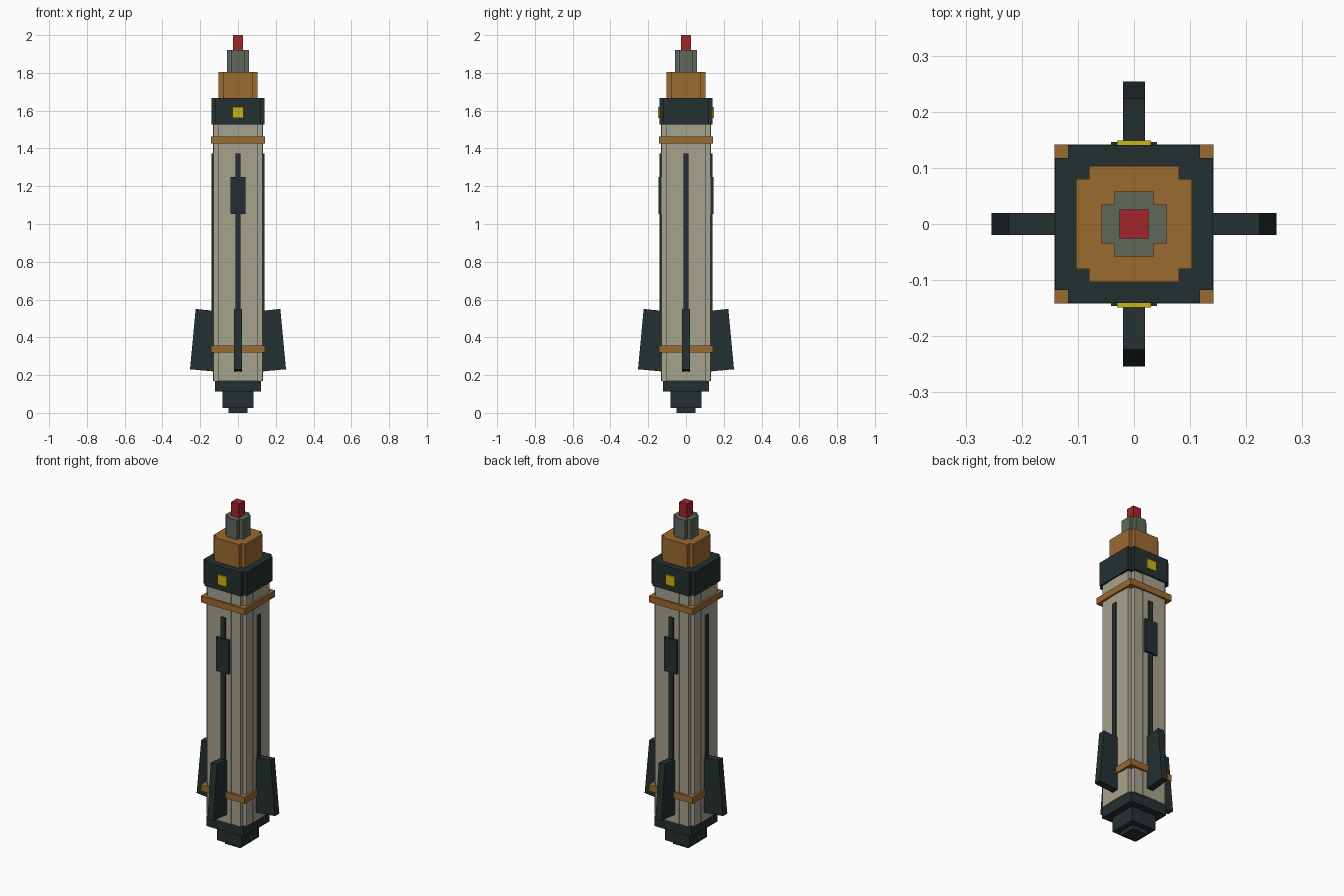
import bpy
import bmesh
import math
from mathutils import Matrix, Vector

cube = bpy.data.objects.get("Cube")
if cube:
    bpy.data.objects.remove(cube, do_unlink=True)


def material(name, rgb):
    m = bpy.data.materials.new(name)
    m.use_nodes = True
    m.diffuse_color = (*rgb, 1)
    m.node_tree.nodes["Principled BSDF"].inputs["Base Color"].default_value = (*rgb, 1)
    return m


CREAM = material("cream hull", (0.39, 0.36, 0.27))
DARK = material("dark slate", (0.018, 0.030, 0.031))
ORANGE = material("burnt orange", (0.33, 0.145, 0.030))
GREY = material("grey metal", (0.115, 0.135, 0.105))
RED = material("red tip", (0.36, 0.018, 0.023))
YELLOW = material("yellow window", (0.60, 0.46, 0.008))


def finish(name, bm, mat):
    bmesh.ops.recalc_face_normals(bm, faces=bm.faces)
    mesh = bpy.data.meshes.new(name)
    bm.to_mesh(mesh)
    bm.free()
    mesh.materials.append(mat)
    ob = bpy.data.objects.new(name, mesh)
    bpy.context.collection.objects.link(ob)
    return ob


def prism(name, outline, z0, z1, mat):
    """Extrude a closed xy outline from z0 to z1."""
    bm = bmesh.new()
    face = bm.faces.new([bm.verts.new((x, y, z0)) for x, y in outline])
    ext = bmesh.ops.extrude_face_region(bm, geom=[face])
    verts = [v for v in ext["geom"] if isinstance(v, bmesh.types.BMVert)]
    bmesh.ops.translate(bm, verts=verts, vec=(0, 0, z1 - z0))
    return finish(name, bm, mat)


def square(h):
    return [(h, h), (-h, h), (-h, -h), (h, -h)]


def stepped(*corner):
    """Four-fold outline from the corner steps of the +x+y quadrant."""
    pts = []
    for i in range(4):
        c, s = round(math.cos(i * math.pi / 2)), round(math.sin(i * math.pi / 2))
        pts += [(x * c - y * s, x * s + y * c) for x, y in corner]
    return pts


def notched(outer, inner):
    return stepped((outer, inner), (inner, inner), (inner, outer))


def box(name, x, y, z, mat, turn=0):
    """Box from (min, max) ranges, turned about the z axis."""
    bm = bmesh.new()
    bmesh.ops.create_cube(bm, size=1)
    ranges = (x, y, z)
    size = Matrix.Diagonal([r[1] - r[0] for r in ranges]).to_4x4()
    centre = Matrix.Translation(Vector([(r[0] + r[1]) / 2 for r in ranges]))
    bm.transform(Matrix.Rotation(turn, 4, "Z") @ centre @ size)
    return finish(name, bm, mat)


# Engine base
prism("nozzle", square(0.05), 0.0, 0.03, DARK)
prism("engine_block", square(0.081), 0.025, 0.115, DARK)
prism("base_ring", square(0.121), 0.112, 0.17, DARK)

# Hull with notched corners and a slightly raised middle panel on each side
a, b, c, d = 0.132, 0.129, 0.106, 0.048
prism("hull", stepped((a, d), (b, d), (b, c), (c, c), (c, b), (d, b), (d, a)), 0.17, 1.53, CREAM)
prism("lower_band", square(0.142), 0.319, 0.357, ORANGE)
prism("upper_band", square(0.142), 1.425, 1.462, ORANGE)

# Stepped nose
prism("collar", notched(0.141, 0.118), 1.527, 1.668, DARK)
prism("nose_base", notched(0.103, 0.08), 1.665, 1.806, ORANGE)
prism("nose_upper", notched(0.058, 0.035), 1.80, 1.92, GREY)
prism("nose_tip", square(0.026), 1.915, 2.0, RED)

# Rail and leaning fin on every side
FIN = [(0.07, 0.535), (0.224, 0.55), (0.254, 0.231), (0.10, 0.217)]
for i, side in enumerate(("left", "back", "right", "front")):
    turn = i * math.pi / 2
    box(f"{side}_rail", (0.12, 0.14), (-0.014, 0.014), (0.22, 1.372), DARK, turn)
    bm = bmesh.new()
    face = bm.faces.new([bm.verts.new((x, -0.02, z)) for x, z in FIN])
    ext = bmesh.ops.extrude_face_region(bm, geom=[face])
    verts = [v for v in ext["geom"] if isinstance(v, bmesh.types.BMVert)]
    bmesh.ops.translate(bm, verts=verts, vec=(0, 0.04, 0))
    bm.transform(Matrix.Rotation(turn, 4, "Z"))
    finish(f"{side}_fin", bm, DARK)

# Hatch and window on the front and back
for side, turn in (("back", math.pi / 2), ("front", -math.pi / 2)):
    box(f"{side}_hatch", (0.12, 0.146), (-0.041, 0.041), (1.052, 1.25), DARK, turn)
    box(f"{side}_window", (0.1405, 0.149), (-0.03, 0.03), (1.562, 1.62), YELLOW, turn)
